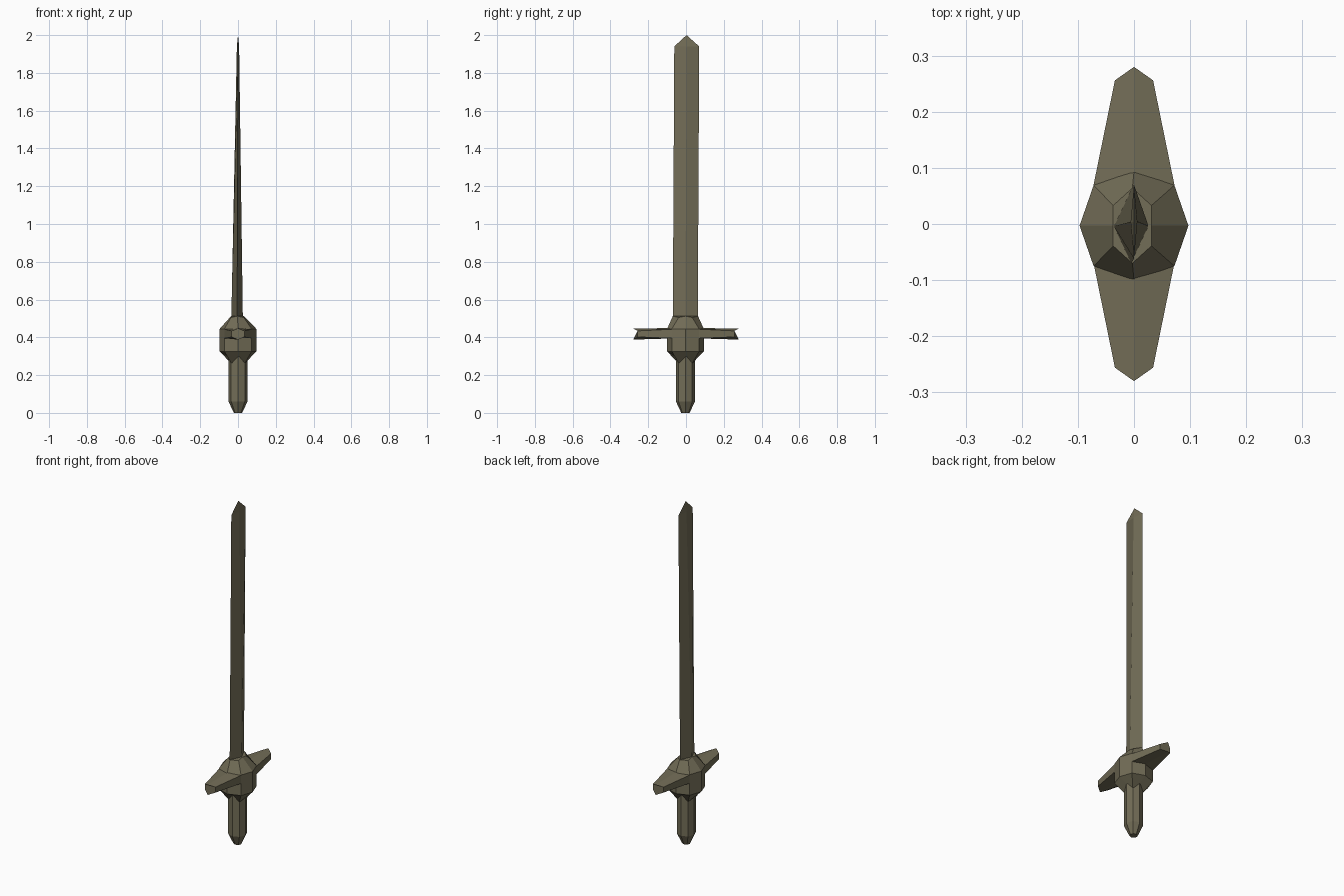
import bpy, bmesh

if "Cube" in bpy.data.objects:
    bpy.data.objects.remove(bpy.data.objects["Cube"])

metal = bpy.data.materials.new("olive bronze")
metal.diffuse_color = (0.17, 0.153, 0.095, 1)
metal.use_nodes = True
metal.node_tree.nodes["Principled BSDF"].inputs["Base Color"].default_value = metal.diffuse_color


def loft(name, rings):
    """Skin a stack of equal-length rings; a one-point ring closes to a tip."""
    bm = bmesh.new()
    vs = [[bm.verts.new(p) for p in r] for r in rings]
    for a, b in zip(vs, vs[1:]):
        n = len(a)
        for i in range(n):
            j = (i + 1) % n
            if len(b) == 1:
                bm.faces.new((a[i], a[j], b[0]))
            else:
                bm.faces.new((a[i], a[j], b[j], b[i]))
    for r in (vs[0], vs[-1]):
        if len(r) > 2:
            bm.faces.new(r)
    bmesh.ops.recalc_face_normals(bm, faces=bm.faces)
    me = bpy.data.meshes.new(name)
    bm.to_mesh(me)
    bm.free()
    me.materials.append(metal)
    ob = bpy.data.objects.new(name, me)
    bpy.context.collection.objects.link(ob)
    return ob


def octagon(rx, ry, dx, dy, z, zd=None, cx=0, cy=-0.003):
    """Ring with axis points (rx, ry) at z and diagonal points (dx, dy) at zd."""
    zd = z if zd is None else zd
    pts = [(rx, 0, z), (dx, dy, zd), (0, ry, z), (-dx, dy, zd),
           (-rx, 0, z), (-dx, -dy, zd), (0, -ry, z), (dx, -dy, zd)]
    return [(x + cx, y + cy, h) for x, y, h in pts]


def diamond(rx, ry, z, cx, cy):
    return [(cx + rx, cy, z), (cx, cy + ry, z), (cx - rx, cy, z), (cx, cy - ry, z)]


# Blade: thin diamond section tapering in thickness to a short point
loft("blade", [diamond(0.031, 0.066, 0.47, -0.005, -0.004),
               diamond(0.006, 0.066, 1.94, 0, 0.004),
               [(0, 0.003, 2.0)]])

# Hub: faceted collar, its lower edge zigzagging onto the grip
loft("hub", [octagon(0.045, 0.045, 0.034, 0.034, 0.295, 0.26),
             octagon(0.097, 0.097, 0.072, 0.072, 0.325),
             octagon(0.097, 0.097, 0.072, 0.072, 0.445),
             octagon(0.034, 0.067, 0.034, 0.036, 0.512, 0.505, cx=-0.003)])

# Grip: octagonal handle with a narrowed foot
loft("grip", [octagon(0.022, 0.022, 0.016, 0.016, 0.0),
              octagon(0.05, 0.05, 0.036, 0.036, 0.06),
              octagon(0.05, 0.05, 0.036, 0.036, 0.32)])


# Cross guard: two ridged arms narrowing outward
def guard_ring(s, w, ys, ym, side, mid):
    return [(-w, s * ys, side[0]), (0, s * ym, mid[0]), (w, s * ys, side[0]),
            (w, s * ys, side[1]), (0, s * ym, mid[1]), (-w, s * ys, side[1])]


for side, s in (("front", -1), ("back", 1)):
    loft("guard_" + side, [
        guard_ring(s, 0.072, 0.07, 0.05, (0.395, 0.443), (0.395, 0.449)),
        guard_ring(s, 0.034, 0.256, 0.28, (0.402, 0.434), (0.388, 0.447))])
